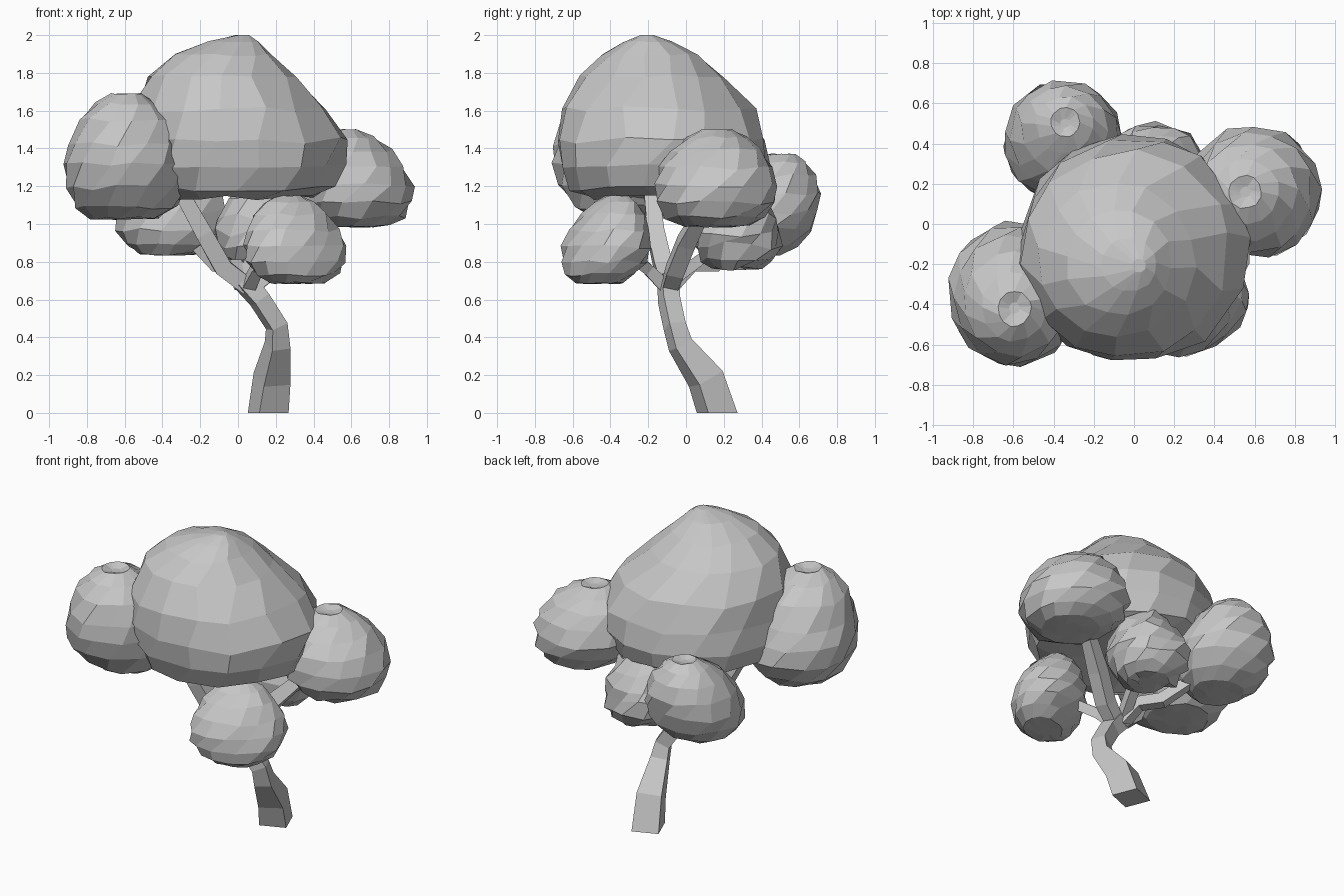
import bpy, bmesh, math, random
from mathutils import Vector

cube = bpy.data.objects.get("Cube")
if cube:
    bpy.data.objects.remove(cube)

grey = bpy.data.materials.new("plain grey")
grey.use_nodes = True
grey.diffuse_color = (0.57, 0.57, 0.57, 1)
grey.node_tree.nodes["Principled BSDF"].inputs["Base Color"].default_value = (0.57, 0.57, 0.57, 1)


def finish(name, bm):
    bmesh.ops.recalc_face_normals(bm, faces=bm.faces)
    mesh = bpy.data.meshes.new(name)
    bm.to_mesh(mesh)
    bm.free()
    mesh.materials.append(grey)
    bpy.context.collection.objects.link(bpy.data.objects.new(name, mesh))


def skin_rings(bm, rings):
    """Bridge equal rings of vertices and close both ends."""
    for a, b in zip(rings, rings[1:]):
        n = len(a)
        for i in range(n):
            bm.faces.new((a[i], a[(i + 1) % n], b[(i + 1) % n], b[i]))
    bm.faces.new(rings[0])
    bm.faces.new(rings[-1])


# Profiles: (share of the widest radius, share of the height, optional sideways shift)
DOME = [(0.4, 0.04), (0.72, 0.01), (0.92, 0.07), (1.0, 0.2), (1.0, 0.36), (0.91, 0.55, -0.03),
        (0.68, 0.75, -0.08), (0.46, 0.88, -0.07), (0.24, 0.96, -0.02), (0.06, 1.0, 0.03)]
ROUND = [(0.25, 0.01), (0.54, 0.02), (0.8, 0.11), (0.97, 0.26), (1.0, 0.43), (0.92, 0.61),
         (0.74, 0.79), (0.49, 0.92), (0.25, 1.0), (0.08, 0.97)]


def foliage(name, profile, low, high, crown=(0, 0), skew=0, sides=13, twist=0.25, rough=0.04, seed=1):
    """Twisted, faceted clump filling a box; its axis leans to the crown shift, skew stretches it diagonally."""
    rng = random.Random(seed)
    low, high = Vector(low), Vector(high)
    mid, half = (low + high) / 2, (high - low) / 2
    bm = bmesh.new()
    rings = []
    for k, (r, h, *shift) in enumerate(profile):
        ring = []
        lean = 2 * h - 0.8
        for i in range(sides):
            a = math.tau * i / sides + twist * k + rng.uniform(-0.1, 0.1)
            s = r * (1 + rng.uniform(-rough, rough))
            ring.append(bm.verts.new((
                mid.x + half.x * s * math.cos(a) + crown[0] * lean + sum(shift),
                mid.y + half.y * s * math.sin(a + skew) + crown[1] * lean,
                low.z + 2 * half.z * (h + rng.uniform(-rough, rough) * 0.7 * r))))
        rings.append(ring)
    skin_rings(bm, rings)
    finish(name, bm)


def limb(name, points, ref=(0, 1, 0)):
    """Four-sided tapering limb through (x, y, z, half width) points."""
    bm = bmesh.new()
    pos = [Vector(p[:3]) for p in points]
    rings = []
    for i, p in enumerate(points):
        t = (pos[min(i + 1, len(pos) - 1)] - pos[max(i - 1, 0)]).normalized()
        if p[2] == 0:
            t = Vector((0, 0, 1))
        u = Vector(ref).cross(t).normalized()
        v = t.cross(u)
        rings.append([bm.verts.new(pos[i] + p[3] * (u * a + v * b))
                      for a, b in ((-1, -1), (1, -1), (1, 1), (-1, 1))])
    skin_rings(bm, rings)
    finish(name, bm)


# Crown clumps
foliage("main_crown", DOME, (-0.58, -0.7, 1.13), (0.57, 0.43, 2.0), (0.0, -0.06), 0, 14, 0.12, 0.03, 3)
foliage("front_right_clump", ROUND, (-0.93, -0.7, 1.02), (-0.26, 0.0, 1.69), (0.0, -0.06), seed=5)
foliage("left_clump", ROUND, (0.27, -0.17, 0.98), (0.93, 0.49, 1.5), (-0.04, 0.0), seed=8)
foliage("front_low_clump", ROUND, (0.03, -0.66, 0.68), (0.57, -0.19, 1.15), (-0.03, 0.05), 0.3, seed=11)
foliage("back_right_clump", ROUND, (-0.65, 0.12, 0.83), (-0.06, 0.7, 1.37), (0.01, 0.08), seed=14)
foliage("back_low_clump", ROUND, (-0.12, 0.03, 0.76), (0.36, 0.51, 1.22), rough=0.09, seed=17)

# Crooked trunk, its square section turned a little, and branches
limb("trunk", [(0.16, 0.165, 0, 0.083), (0.18, 0.105, 0.18, 0.076), (0.21, -0.03, 0.36, 0.052),
               (0.205, -0.06, 0.46, 0.046), (0.115, -0.09, 0.6, 0.046), (0.03, -0.09, 0.7, 0.05)],
     (-0.37, 0.93, 0))
limb("main_branch", [(0.05, -0.09, 0.67, 0.045), (-0.08, -0.12, 0.77, 0.047), (-0.18, -0.16, 0.95, 0.045),
                     (-0.28, -0.18, 1.13, 0.04), (-0.35, -0.2, 1.3, 0.03)])
limb("left_branch", [(0.07, -0.09, 0.66, 0.04), (0.17, -0.06, 0.75, 0.045), (0.28, 0.0, 0.9, 0.045),
                     (0.42, 0.08, 1.05, 0.035), (0.5, 0.12, 1.2, 0.03)])
limb("front_branch", [(0.05, -0.1, 0.66, 0.035), (0.1, -0.2, 0.76, 0.03), (0.2, -0.32, 0.85, 0.03)], (1, 0, 0))
limb("back_right_branch", [(0.03, -0.08, 0.68, 0.04), (-0.02, 0.02, 0.78, 0.035), (-0.1, 0.14, 0.78, 0.035),
                           (-0.22, 0.26, 0.9, 0.03), (-0.32, 0.38, 1.0, 0.03)], (0, 0, 1))
limb("back_low_branch", [(0.03, -0.07, 0.7, 0.03), (0.07, 0.06, 0.8, 0.03), (0.11, 0.2, 0.9, 0.025)], (1, 0, 0))
